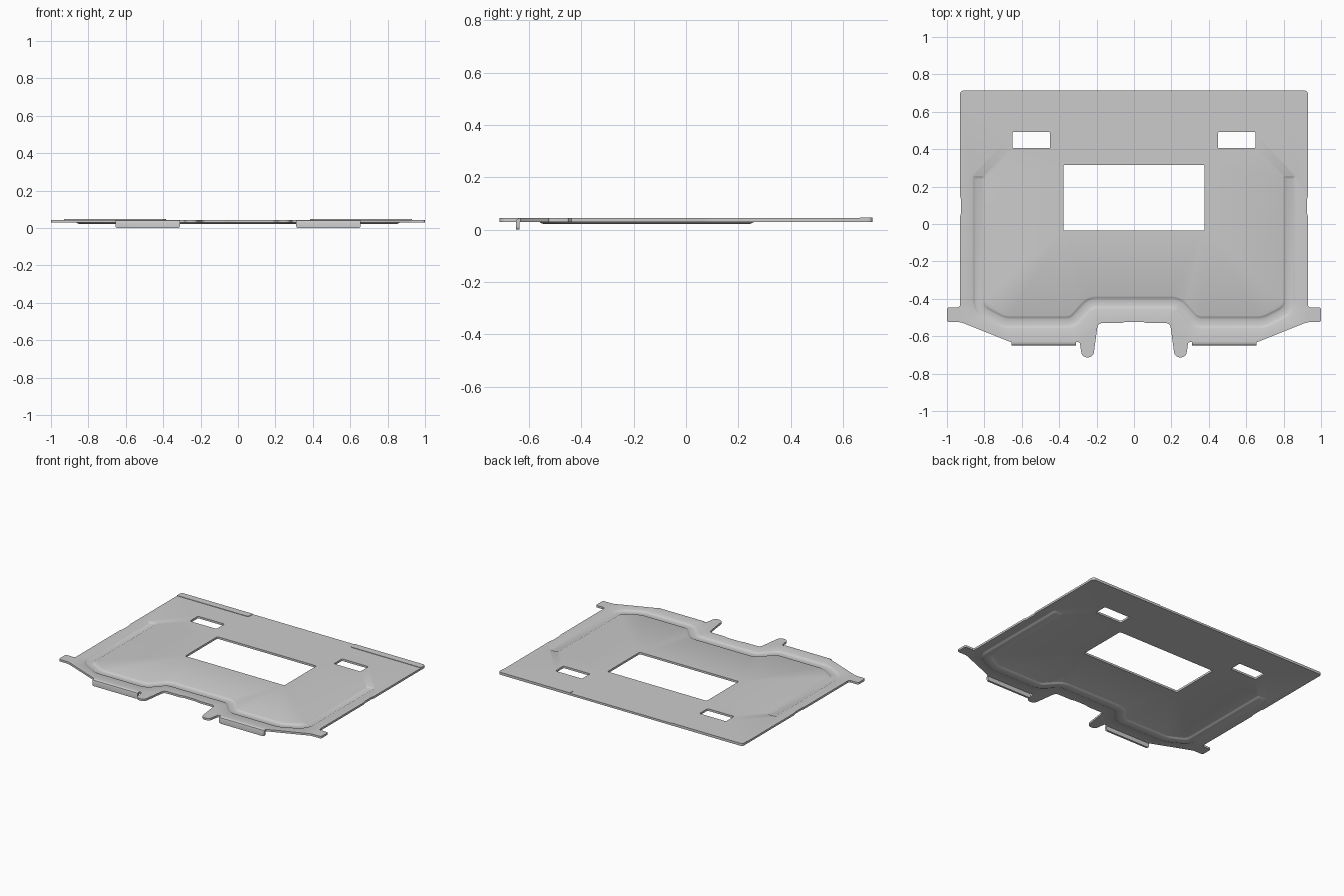
import bpy, bmesh
from mathutils import Vector

if "Cube" in bpy.data.objects:
    bpy.data.objects.remove(bpy.data.objects["Cube"])

TOP, THICK, DEPTH = 0.044, 0.014, 0.008


def rounded(pts, closed=True):
    """Round the corners of (x, y, setback) points with small curves."""
    out, n = [], len(pts)
    for i, (x, y, r) in enumerate(pts):
        p = Vector((x, y))
        if r == 0 or (not closed and i in (0, n - 1)):
            out.append(p)
            continue
        a = p + (Vector(pts[i - 1][:2]) - p).normalized() * r
        b = p + (Vector(pts[(i + 1) % n][:2]) - p).normalized() * r
        for k in range(8):
            t = k / 7
            out.append(a * (1 - t) ** 2 + p * 2 * t * (1 - t) + b * t * t)
    return out


def mirrored(half):
    return half + [(-x, y, r) for x, y, r in reversed(half)]


def rect(x0, x1, y0, y1, r):
    return [(x0, y0, r), (x1, y0, r), (x1, y1, r), (x0, y1, r)]


def add_loop(bm, pts, z):
    vs = [bm.verts.new((p.x, p.y, z)) for p in pts]
    return [bm.edges.new((vs[i - 1], vs[i])) for i in range(len(vs))]


def finish(bm, name, thick, offset=-1):
    me = bpy.data.meshes.new(name)
    bm.to_mesh(me)
    bm.free()
    ob = bpy.data.objects.new(name, me)
    bpy.context.collection.objects.link(ob)
    bpy.ops.object.select_all(action='DESELECT')
    ob.select_set(True)
    bpy.context.view_layer.objects.active = ob
    m = ob.modifiers.new("thickness", 'SOLIDIFY')
    m.thickness, m.offset = thick, offset
    m.use_even_offset = True
    bpy.ops.object.modifier_apply(modifier=m.name)
    bpy.ops.object.shade_smooth_by_angle(angle=0.6)
    return ob


def fill_up(bm, edges):
    bmesh.ops.triangle_fill(bm, edges=edges, use_beauty=True, normal=(0, 0, 1))
    bm.normal_update()
    for f in bm.faces:
        if f.normal.z < 0:
            f.normal_flip()


# Main sheet: start with the pressed stiffening groove
bm = bmesh.new()
path = rounded(mirrored([(0.83, 0.258, 0), (0.83, -0.455, 0.05), (0.695, -0.525, 0.035),
                         (0.33, -0.525, 0.035), (0.235, -0.42, 0.035)]), closed=False)
steps = [(0, 0), (0.004, 0.2), (0.012, 0.8), (0.016, 1)]
down = Vector((0, -1))
path = [path[0] + down * s for s, _ in steps] + path[1:-1] + \
       [path[-1] + down * s for s, _ in reversed(steps)]
ends = [f for _, f in steps]
n = len(path)
level = ends + [1] * (n - 8) + ends[::-1]
section = [(0.034 - s, f) for s, f in steps]
section += [(-o, f) for o, f in reversed(section)]
rows = []
for i, p in enumerate(path):
    d0 = (p - path[max(i - 1, 0)])
    d1 = (path[min(i + 1, n - 1)] - p)
    d0 = (d0 if d0.length else d1).normalized()
    d1 = (d1 if d1.length else d0).normalized()
    t = (d0 + d1).normalized()
    side = Vector((-t.y, t.x)) / max(t.dot(d0), 0.5)
    rows.append([bm.verts.new((p.x + side.x * o, p.y + side.y * o,
                               TOP - DEPTH * min(f, level[i]))) for o, f in section])
for a, b in zip(rows, rows[1:]):
    for j in range(len(section) - 1):
        bm.faces.new((a[j], a[j + 1], b[j + 1], b[j]))
edges = [e for e in bm.edges if e.is_boundary]

# Sheet outline with side ears and two front fingers, plus three windows
outline = mirrored([
    (0.93, 0.713, 0.02), (0.93, 0.15, 0), (0.924, 0.13, 0), (0.924, 0.06, 0),
    (0.93, 0.04, 0), (0.93, -0.437, 0), (0.94, -0.447, 0), (1.0, -0.447, 0.01),
    (1.0, -0.525, 0.015), (0.925, -0.525, 0.015), (0.658, -0.632, 0),
    (0.29, -0.632, 0.008), (0.278, -0.713, 0.03), (0.218, -0.713, 0.03),
    (0.193, -0.53, 0.025), (0.07, -0.53, 0.008), (0.045, -0.523, 0)])
edges += add_loop(bm, rounded(outline), TOP)
for x0, x1, y0, y1 in [(-0.378, 0.378, -0.035, 0.315),
                       (-0.65, -0.448, 0.405, 0.493), (0.448, 0.65, 0.405, 0.493)]:
    edges += add_loop(bm, rounded(rect(x0, x1, y0, y1, 0.01)), TOP)
fill_up(bm, edges)
finish(bm, "sheet_plate", THICK)

for s, label in ((-1, "left"), (1, "right")):
    # Front flange bent downwards
    bm = bmesh.new()
    prof = [(-0.632, TOP), (-0.640, TOP - 0.001), (-0.647, TOP - 0.005),
            (-0.650, TOP - 0.014), (-0.650, 0)]
    rows = [[bm.verts.new((x, y, z)) for x in (s * 0.483 - 0.172, s * 0.483 + 0.172)]
            for y, z in prof]
    for a, b in zip(rows, rows[1:]):
        bm.faces.new((a[0], b[0], b[1], a[1]))
    bmesh.ops.bevel(bm, geom=rows[-1], offset=0.01, segments=3, profile=0.5,
                    affect='VERTICES')
    finish(bm, label + "_front_flange", THICK)

    # Slightly raised strip along the back edge
    bm = bmesh.new()
    pad = [(s * 0.385, 0.676, 0.008), (s * 0.40, 0.664, 0), (s * 0.93, 0.664, 0),
           (s * 0.93, 0.713, 0.02), (s * 0.385, 0.713, 0)]
    fill_up(bm, add_loop(bm, rounded(pad), TOP + 0.003))
    finish(bm, label + "_back_strip", 0.003)
